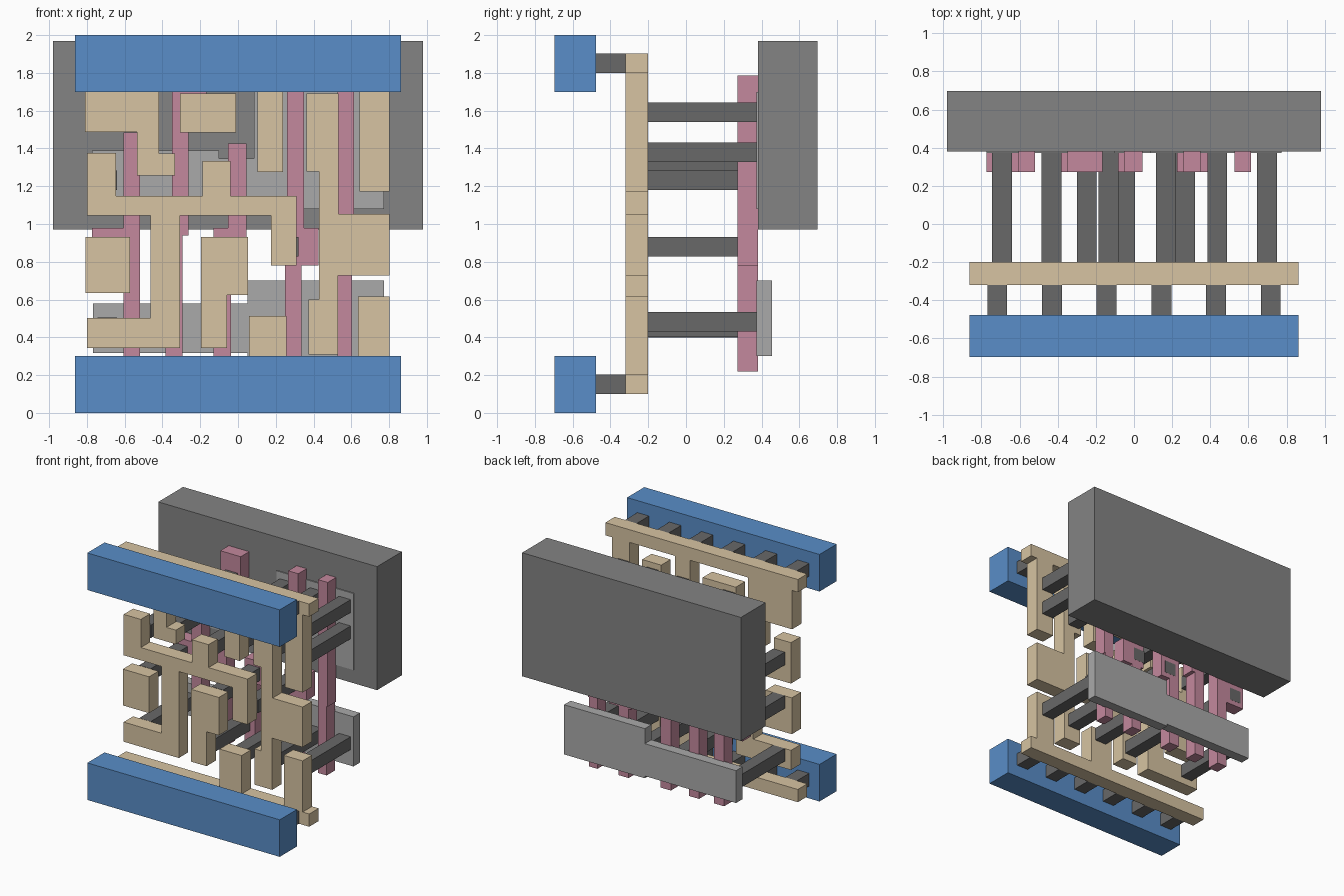
import bpy, bmesh

def material(name, rgb):
    m = bpy.data.materials.new(name)
    m.diffuse_color = (*rgb, 1)
    return m

BLUE = material("metal_blue", (0.10, 0.27, 0.58))
TAN = material("interconnect_tan", (0.68, 0.55, 0.36))
PINK = material("gate_pink", (0.55, 0.25, 0.34))
DARK = material("plug_dark", (0.14, 0.14, 0.14))
GREY = material("well_grey", (0.23, 0.23, 0.23))
LIGHT = material("diffusion_grey", (0.40, 0.40, 0.40))

def plate(name, outline, y0, y1, mat):
    """Extrude an x-z outline from y0 back to y1."""
    bm = bmesh.new()
    face = bm.faces.new([bm.verts.new((x, y0, z)) for x, z in outline])
    ext = bmesh.ops.extrude_face_region(bm, geom=[face], use_keep_orig=True)
    for v in ext["geom"]:
        if isinstance(v, bmesh.types.BMVert):
            v.co.y = y1
    bmesh.ops.recalc_face_normals(bm, faces=bm.faces)
    me = bpy.data.meshes.new(name)
    bm.to_mesh(me)
    bm.free()
    me.materials.append(mat)
    ob = bpy.data.objects.new(name, me)
    bpy.context.collection.objects.link(ob)
    return ob

def box(name, x0, x1, z0, z1, y0, y1, mat):
    return plate(name, [(x0, z0), (x1, z0), (x1, z1), (x0, z1)], y0, y1, mat)

# Back well and the two diffusion plates
box("well", -0.98, 0.98, 0.97, 1.97, 0.38, 0.697, GREY)
plate("upper_diffusion", [(-0.774, 1.08), (0.774, 1.08), (0.774, 1.7), (0.085, 1.7),
      (0.085, 1.346), (-0.1, 1.346), (-0.1, 1.39), (-0.774, 1.39)], 0.372, 0.455, LIGHT)
plate("lower_diffusion", [(-0.767, 0.318), (0.05, 0.318), (0.05, 0.3), (0.774, 0.3),
      (0.774, 0.702), (0.05, 0.702), (0.05, 0.58), (-0.767, 0.58)], 0.372, 0.455, LIGHT)

# Gate strips
gates = [
    [(-0.607, 0.22), (-0.518, 0.22), (-0.518, 1.485), (-0.607, 1.485), (-0.607, 0.98),
     (-0.774, 0.98), (-0.774, 0.79), (-0.607, 0.79)],
    [(-0.383, 0.22), (-0.293, 0.22), (-0.293, 0.94), (-0.261, 0.94), (-0.261, 1.5),
     (-0.166, 1.5), (-0.166, 1.785), (-0.349, 1.785), (-0.349, 1.03), (-0.383, 1.03)],
    [(-0.13, 0.22), (-0.037, 0.22), (-0.037, 0.79), (0.045, 0.79), (0.045, 1.425),
     (-0.053, 1.425), (-0.053, 0.98), (-0.13, 0.98)],
    [(0.248, 0.22), (0.337, 0.22), (0.337, 0.779), (0.425, 0.779), (0.425, 0.98),
     (0.349, 0.98), (0.349, 1.785), (0.259, 1.785), (0.259, 0.98), (0.225, 0.98),
     (0.225, 0.779), (0.248, 0.779)],
    [(0.528, 0.22), (0.604, 0.22), (0.604, 0.779), (0.613, 0.779), (0.613, 1.785),
     (0.526, 1.785), (0.526, 0.779), (0.528, 0.779)],
]
for i, g in enumerate(gates):
    plate(f"gate_strip_{i + 1}", g, 0.272, 0.38, PINK)

# Interconnect layer: rails with branches, then separate pieces
FRONT, BACK = -0.32, -0.2
interconnect = {
    "top_rail": [(-0.862, 1.8), (-0.81, 1.8), (-0.81, 1.486), (-0.535, 1.486), (-0.535, 1.258),
                 (-0.333, 1.258), (-0.333, 1.372), (-0.417, 1.372), (-0.417, 1.8), (0.103, 1.8),
                 (0.103, 1.275), (0.238, 1.275), (0.238, 1.8), (0.644, 1.8), (0.644, 1.171),
                 (0.803, 1.171), (0.803, 1.8), (0.862, 1.8), (0.862, 1.903), (-0.862, 1.903)],
    "bottom_rail": [(-0.862, 0.1), (0.862, 0.1), (0.862, 0.203), (0.803, 0.203), (0.803, 0.617),
                    (0.634, 0.617), (0.634, 0.203), (0.256, 0.203), (0.256, 0.514),
                    (0.058, 0.514), (0.058, 0.203), (-0.862, 0.203)],
    "left_branch": [(-0.8, 1.044), (-0.462, 1.044), (-0.462, 0.503), (-0.8, 0.503), (-0.8, 0.344),
                    (-0.306, 0.344), (-0.306, 1.044), (0.174, 1.044), (0.174, 0.779),
                    (0.309, 0.779), (0.309, 1.147), (-0.04, 1.147), (-0.04, 1.333),
                    (-0.188, 1.333), (-0.188, 1.147), (-0.647, 1.147), (-0.647, 1.375),
                    (-0.8, 1.375)],
    "right_branch": [(0.372, 0.31), (0.53, 0.31), (0.53, 0.728), (0.803, 0.728), (0.803, 1.053),
                     (0.533, 1.053), (0.533, 1.692), (0.362, 1.692), (0.362, 1.277),
                     (0.43, 1.277), (0.43, 0.599), (0.372, 0.599)],
    "middle_branch": [(-0.195, 0.344), (-0.058, 0.344), (-0.058, 0.623), (0.052, 0.623),
                      (0.052, 0.93), (-0.195, 0.93)],
}
for name, outline in interconnect.items():
    plate(name, outline, FRONT, BACK, TAN)
box("left_pad", -0.808, -0.573, 0.636, 0.93, FRONT, BACK, TAN)
box("upper_pad", -0.306, -0.01, 1.484, 1.692, FRONT, BACK, TAN)

# Contact plugs (left x, bottom z) from interconnect to gates and diffusion
plugs = [(-0.745, 1.18), (-0.485, 1.265), (-0.185, 1.18), (0.115, 1.327), (0.115, 1.54),
         (0.385, 1.327), (0.385, 1.54), (0.645, 1.327), (0.645, 1.54),
         (-0.745, 0.4), (-0.185, 0.4), (0.115, 0.405), (0.385, 0.43), (0.645, 0.43),
         (-0.745, 0.828), (-0.3, 1.54), (-0.098, 0.828), (0.215, 0.828)]
for i, (x, z) in enumerate(plugs):
    box(f"contact_plug_{i + 1}", x, x + 0.104, z, z + 0.104, BACK, 0.381, DARK)

# Front power rails with their row of vias
for side, z in (("bottom", 0), ("top", 1.7)):
    box(f"{side}_power_rail", -0.862, 0.862, z, z + 0.3, -0.697, -0.477, BLUE)
    for i in range(6):
        x = (i - 2.5) * 0.287
        box(f"{side}_via_{i + 1}", x - 0.052, x + 0.052, z + 0.1, z + 0.203, -0.477, FRONT, DARK)
